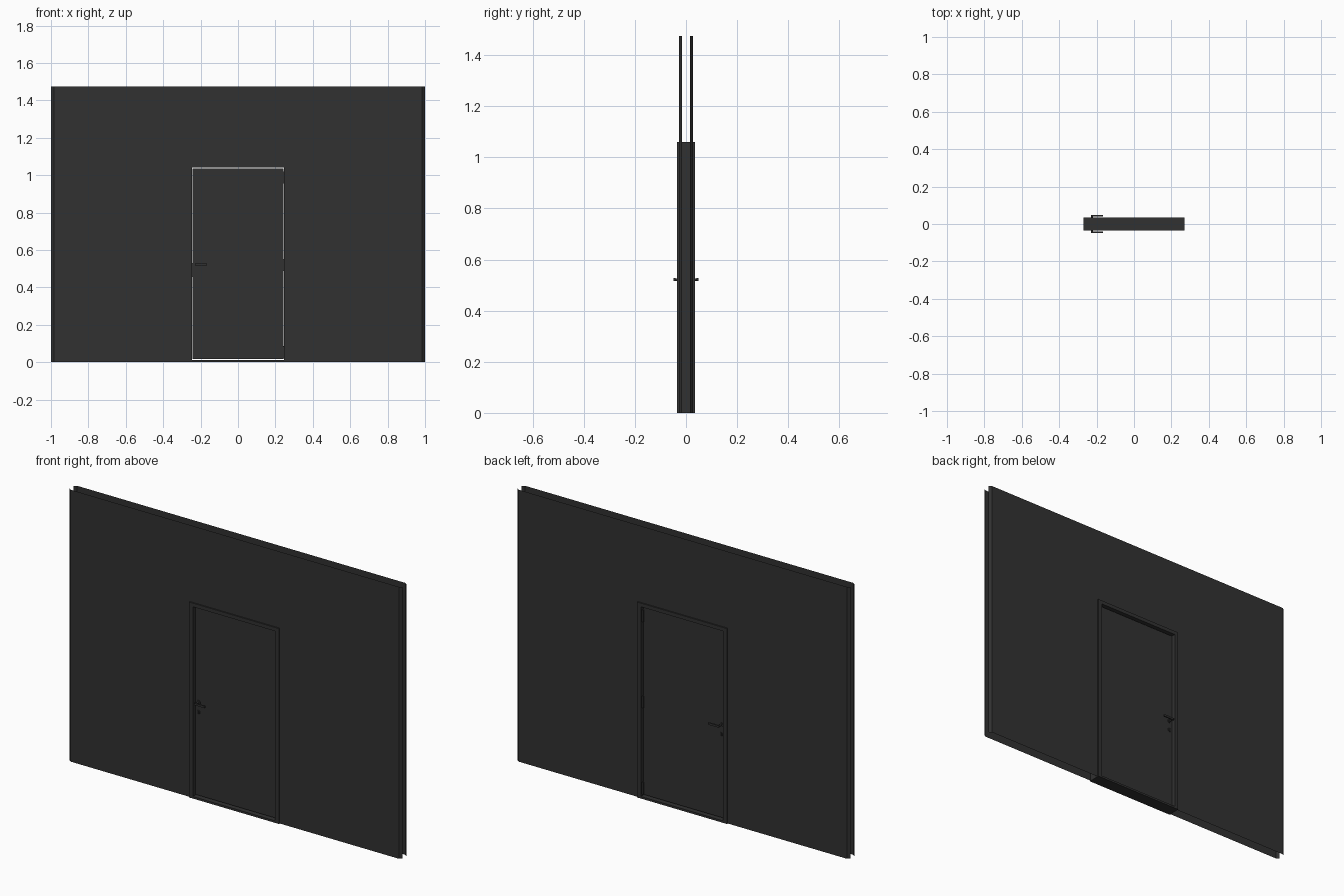
import bpy, bmesh, math
from mathutils import Matrix, Vector

if "Cube" in bpy.data.objects:
    bpy.data.objects.remove(bpy.data.objects["Cube"])

mat = bpy.data.materials.new("charcoal")
mat.diffuse_color = (0.031, 0.031, 0.031, 1)
mat.use_nodes = True
mat.node_tree.nodes["Principled BSDF"].inputs["Base Color"].default_value = mat.diffuse_color


def finish(name, bm, mirror_y=False, smooth=False):
    me = bpy.data.meshes.new(name)
    bm.to_mesh(me)
    bm.free()
    me.materials.append(mat)
    ob = bpy.data.objects.new(name, me)
    bpy.context.collection.objects.link(ob)
    if smooth:
        bpy.context.view_layer.objects.active = ob
        ob.select_set(True)
        bpy.ops.object.shade_smooth_by_angle(angle=math.radians(35))
        ob.select_set(False)
    if mirror_y:
        m = ob.modifiers.new("other_side", 'MIRROR')
        m.use_axis = (False, True, False)
        m.use_mirror_merge = False
    return ob


def add_box(bm, x0, x1, y0, y1, z0, z1):
    c = Vector(((x0 + x1) / 2, (y0 + y1) / 2, (z0 + z1) / 2))
    s = Matrix.Diagonal((x1 - x0, y1 - y0, z1 - z0, 1))
    bmesh.ops.create_cube(bm, size=1, matrix=Matrix.Translation(c) @ s)


def add_cyl(bm, center, r, length, axis='Y', seg=16):
    rot = Matrix.Rotation(math.pi / 2, 4, 'X') if axis == 'Y' else Matrix()
    bmesh.ops.create_cone(bm, cap_ends=True, segments=seg, radius1=r, radius2=r,
                          depth=length, matrix=Matrix.Translation(center) @ rot)


def arch(w, top, y):
    """Outline points of an opening, walked from bottom right to bottom left."""
    return [(w, y, 0), (w, y, top), (-w, y, top), (-w, y, 0)]


H = 1.475

# wall sheets: open skins with slanted vertical ends, one on each side
bm = bmesh.new()
YO, YI, XO, XI = -0.028, -0.016, 1.0, 0.985
outer = [bm.verts.new(p) for p in ((-XI, YO, 0), (-XI, YO, H), (XI, YO, H), (XI, YO, 0))]
hole = [bm.verts.new(p) for p in arch(0.262, 1.052, YO)]
bm.faces.new(outer + hole)
for s, (lo, hi) in ((-1, outer[:2]), (1, (outer[3], outer[2]))):
    a = bm.verts.new((s * XO, YI, 0))
    b = bm.verts.new((s * XO, YI, H))
    bm.faces.new((lo, hi, b, a))
bmesh.ops.recalc_face_normals(bm, faces=bm.faces)
bm.normal_update()
if max(bm.faces, key=lambda f: f.calc_area()).normal.y > 0:
    bmesh.ops.reverse_faces(bm, faces=bm.faces)
finish("wall_sheets", bm, mirror_y=True)

# door frame: arch profile extruded through the wall
bm = bmesh.new()
pts = arch(0.27, 1.06, -0.035) + arch(0.247, 1.04, -0.035)[::-1]
f = bm.faces.new([bm.verts.new(p) for p in pts])
ext = bmesh.ops.extrude_face_region(bm, geom=[f])
bmesh.ops.translate(bm, vec=(0, 0.07, 0),
                    verts=[v for v in ext["geom"] if isinstance(v, bmesh.types.BMVert)])
bmesh.ops.recalc_face_normals(bm, faces=bm.faces)
finish("door_frame", bm)

# threshold
bm = bmesh.new()
add_box(bm, -0.247, 0.247, -0.035, 0.035, 0, 0.011)
finish("threshold", bm)

# door leaf, with a gap all round
bm = bmesh.new()
add_box(bm, -0.242, 0.242, -0.018, 0.018, 0.017, 1.035)
finish("door_leaf", bm)

# lock plate bridging the gap
bm = bmesh.new()
add_box(bm, -0.248, -0.241, -0.012, 0.012, 0.455, 0.53)
finish("lock_plate", bm)

# hinges: knuckle on the back side, plate in the gap
bm = bmesh.new()
for z in (0.053, 0.52, 0.987):
    add_cyl(bm, (0.2445, 0.021, z), 0.005, 0.065, 'Z', 12)
    add_box(bm, 0.241, 0.248, -0.012, 0.02, z - 0.032, z + 0.032)
finish("hinges", bm, smooth=True)

# lever handles and key roses on both faces
bm = bmesh.new()
add_cyl(bm, (-0.225, -0.0195, 0.521), 0.012, 0.005)
add_cyl(bm, (-0.225, -0.032, 0.521), 0.005, 0.026)
add_box(bm, -0.231, -0.166, -0.048, -0.041, 0.516, 0.527)
finish("lever_handles", bm, mirror_y=True, smooth=True)

bm = bmesh.new()
add_cyl(bm, (-0.225, -0.0195, 0.468), 0.011, 0.005)
add_box(bm, -0.227, -0.223, -0.0235, -0.021, 0.46, 0.476)
finish("key_roses", bm, mirror_y=True, smooth=True)
